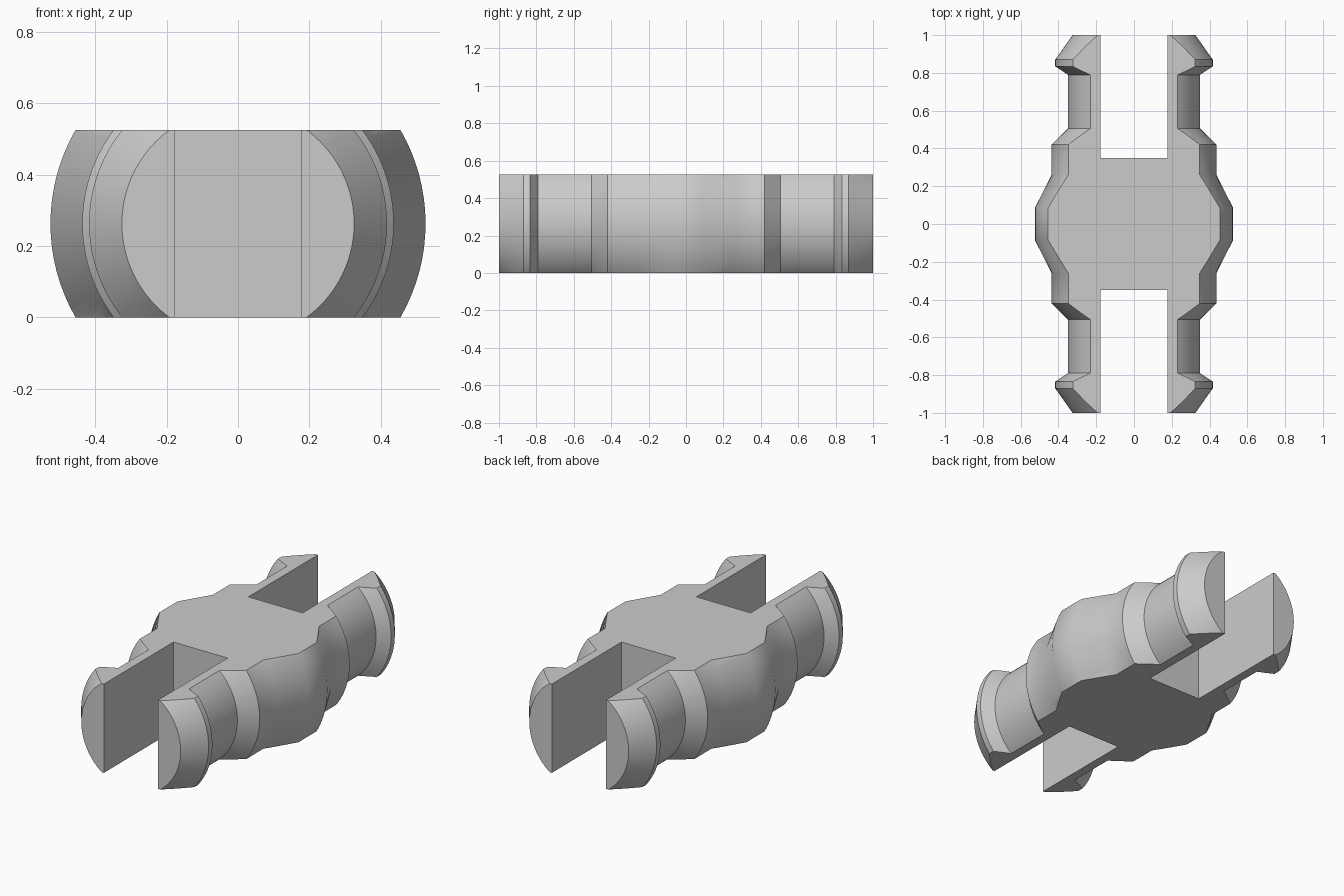
import bpy
import bmesh
from math import cos, sin, pi, radians

cube = bpy.data.objects.get("Cube")
if cube:
    bpy.data.objects.remove(cube, do_unlink=True)

HEIGHT = 0.525
MID = HEIGHT / 2
SEGMENTS = 96

grey = bpy.data.materials.new("plain grey")
grey.use_nodes = True
colour = (0.6, 0.6, 0.6, 1)
grey.diffuse_color = colour
grey.node_tree.nodes["Principled BSDF"].inputs["Base Color"].default_value = colour


def add_object(name, bm):
    bmesh.ops.recalc_face_normals(bm, faces=bm.faces)
    mesh = bpy.data.meshes.new(name)
    bm.to_mesh(mesh)
    bm.free()
    obj = bpy.data.objects.new(name, mesh)
    bpy.context.collection.objects.link(obj)
    return obj


def add_box(name, centre, size):
    bm = bmesh.new()
    bmesh.ops.create_cube(bm, size=1)
    bmesh.ops.scale(bm, vec=size, verts=bm.verts)
    bmesh.ops.translate(bm, vec=centre, verts=bm.verts)
    obj = add_box_helper = add_object(name, bm)
    obj.hide_render = True
    return obj


# Turned body: (distance along y, radius), mirrored front to back
half = [(0.085, 0.525), (0.26, 0.436), (0.42, 0.436), (0.505, 0.35),
        (0.79, 0.35), (0.835, 0.417), (0.87, 0.417), (1.0, 0.325)]
profile = [(-y, r) for y, r in reversed(half)] + half

bm = bmesh.new()
rings = []
for y, r in profile:
    angles = [2 * pi * i / SEGMENTS for i in range(SEGMENTS)]
    rings.append([bm.verts.new((r * cos(a), y, MID + r * sin(a))) for a in angles])
for a, b in zip(rings, rings[1:]):
    for i in range(SEGMENTS):
        j = (i + 1) % SEGMENTS
        bm.faces.new((a[i], a[j], b[j], b[i]))
bm.faces.new(rings[0])
bm.faces.new(rings[-1])
body = add_object("double_clip_pin", bm)
body.data.materials.append(grey)

# Flat top and bottom, and a slot between the prongs at each end
cutters = [("INTERSECT", add_box("slab_cutter", (0, 0, MID), (3, 3, HEIGHT)))]
for side, name in ((-1, "front_slot_cutter"), (1, "back_slot_cutter")):
    slot = add_box(name, (0, side * 0.85, MID), (0.354, 1.0, 2))
    cutters.append(("DIFFERENCE", slot))

bpy.ops.object.select_all(action="DESELECT")
bpy.context.view_layer.objects.active = body
body.select_set(True)
for operation, cutter in cutters:
    mod = body.modifiers.new(cutter.name, "BOOLEAN")
    mod.operation = operation
    mod.solver = "EXACT"
    mod.object = cutter
    bpy.ops.object.modifier_apply(modifier=mod.name)
    bpy.data.objects.remove(cutter, do_unlink=True)

# One material throughout, smooth around the turned surface
body.data.materials.clear()
body.data.materials.append(grey)
for face in body.data.polygons:
    face.material_index = 0
bpy.ops.object.shade_smooth_by_angle(angle=radians(30))
